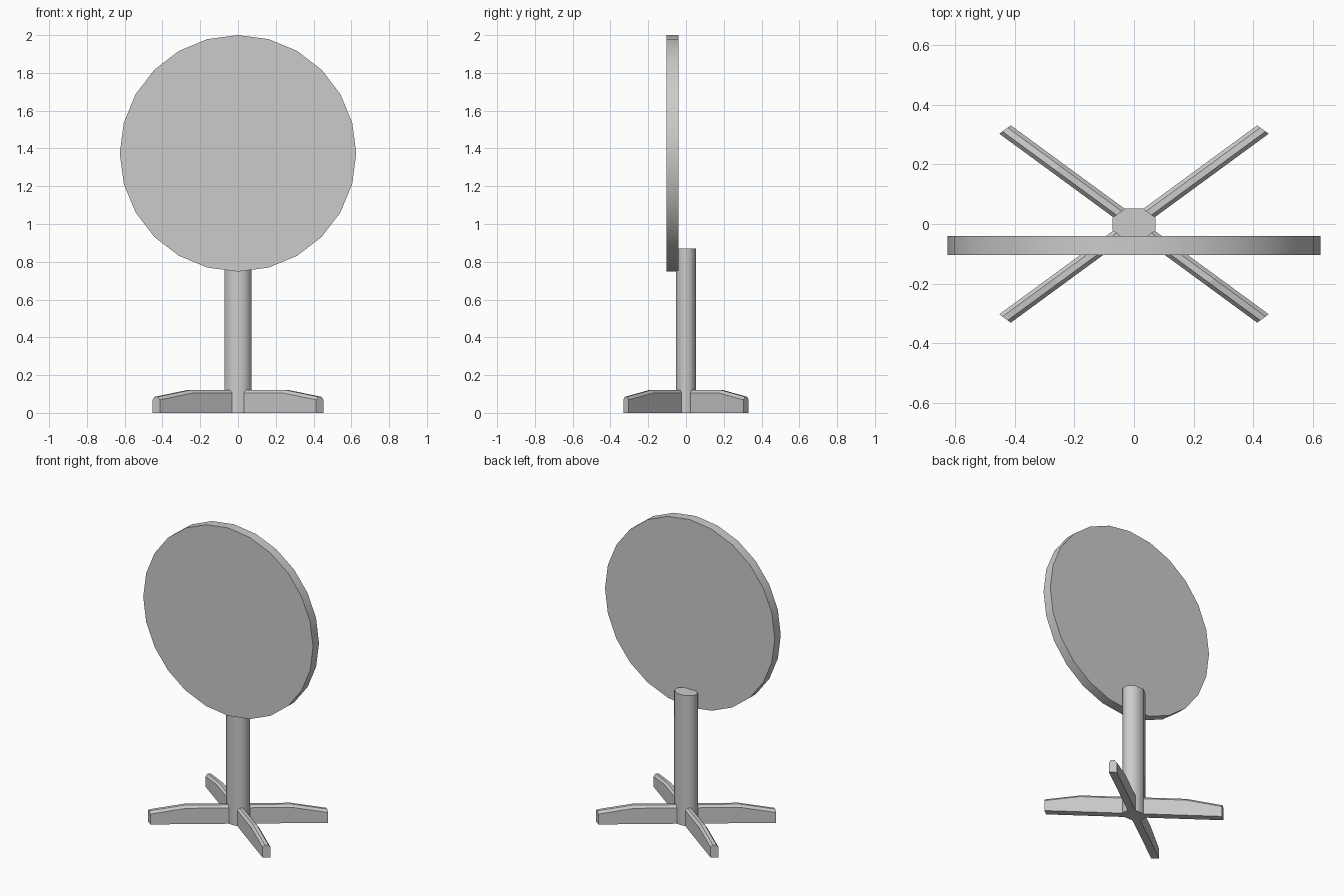
import bpy
import bmesh
import math
from mathutils import Matrix

STRETCH = 1.365  # the base and pole are wider than deep

cube = bpy.data.objects.get("Cube")
if cube:
    bpy.data.objects.remove(cube, do_unlink=True)

grey = bpy.data.materials.new("plain_grey")
grey.use_nodes = True
color = (0.6, 0.6, 0.6, 1)
grey.diffuse_color = color
grey.node_tree.nodes["Principled BSDF"].inputs["Base Color"].default_value = color


def finish(bm, name, smooth=False):
    bmesh.ops.recalc_face_normals(bm, faces=bm.faces)
    mesh = bpy.data.meshes.new(name)
    bm.to_mesh(mesh)
    bm.free()
    mesh.materials.append(grey)
    obj = bpy.data.objects.new(name, mesh)
    bpy.context.collection.objects.link(obj)
    if smooth:
        bpy.ops.object.select_all(action="DESELECT")
        obj.select_set(True)
        bpy.context.view_layer.objects.active = obj
        bpy.ops.object.shade_smooth_by_angle(angle=math.radians(60))
    return obj


def cylinder(name, sides, radius, depth, matrix):
    bm = bmesh.new()
    bmesh.ops.create_cone(bm, cap_ends=True, segments=sides, radius1=radius,
                          radius2=radius, depth=depth, matrix=matrix)
    return finish(bm, name, smooth=True)


# Upright round panel
cylinder("round_panel", 24, 0.626, 0.063,
         Matrix.Translation((0, -0.0725, 1.374)) @ Matrix.Rotation(math.pi / 2, 4, "X"))

# Eight-sided pole, flat sides facing front and back
cylinder("pole", 8, 0.0568, 0.87,
         Matrix.Translation((0, 0, 0.435)) @ Matrix.Diagonal((STRETCH, 1, 1, 1))
         @ Matrix.Rotation(math.pi / 8, 4, "Z"))


def leg(name, angle):
    """Chamfered beam that slopes down towards its tip."""
    bm = bmesh.new()
    rings = []
    for along, top in ((0, 0.121), (0.269, 0.121), (0.449, 0.085)):
        section = ((-0.02, 0), (-0.02, top - 0.016), (-0.009, top),
                   (0.009, top), (0.02, top - 0.016), (0.02, 0))
        rings.append([bm.verts.new((along, y, z)) for y, z in section])
    for a, b in zip(rings, rings[1:]):
        for i in range(len(a)):
            j = (i + 1) % len(a)
            bm.faces.new((a[i], a[j], b[j], b[i]))
    bm.faces.new(rings[0])
    bm.faces.new(rings[-1])
    bm.transform(Matrix.Diagonal((STRETCH, 1, 1, 1)) @ Matrix.Rotation(angle, 4, "Z"))
    finish(bm, name)


# Four splayed legs
for i, name in enumerate(("back_left_leg", "back_right_leg",
                          "front_right_leg", "front_left_leg")):
    leg(name, math.pi / 4 + i * math.pi / 2)
